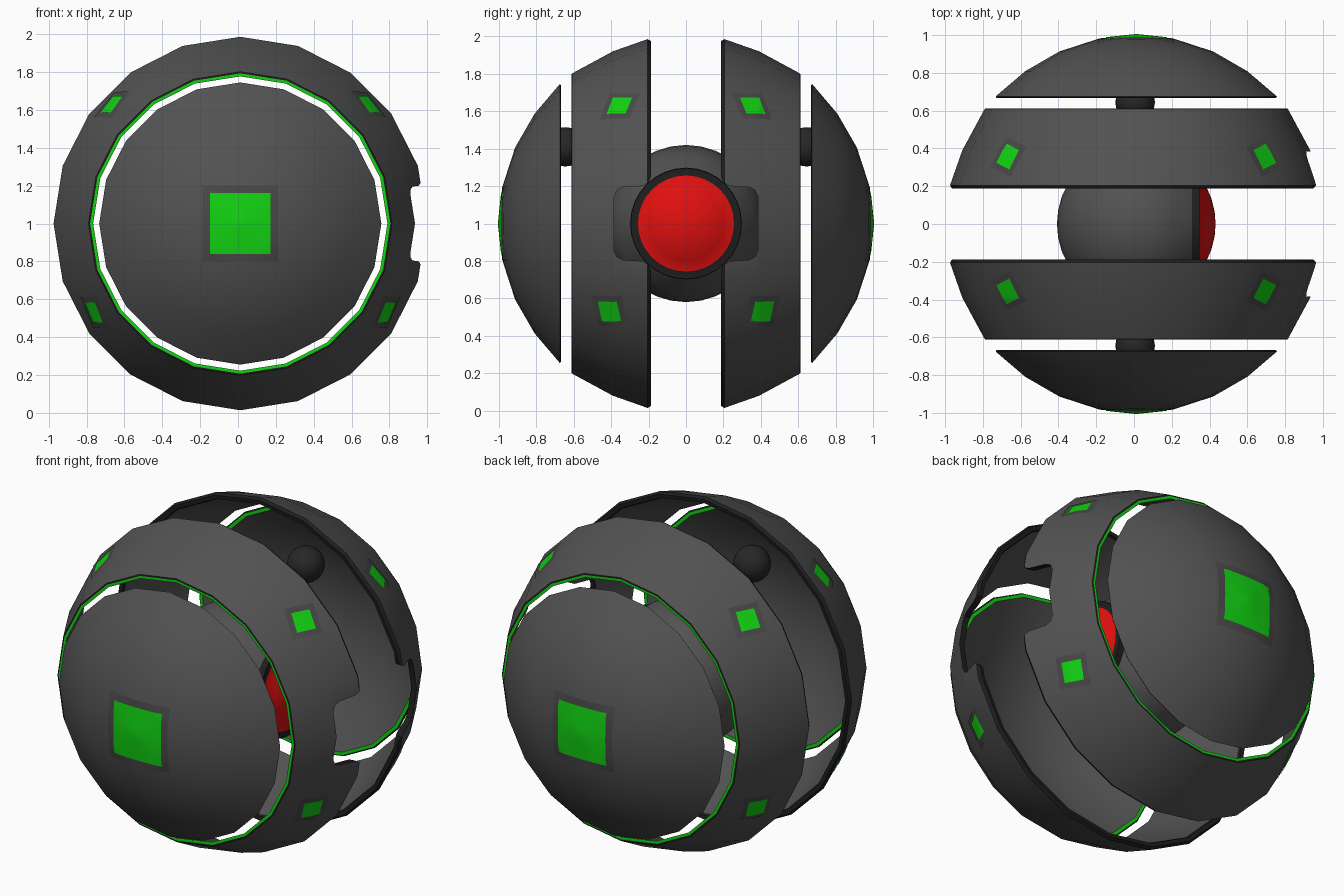
import bpy, bmesh, math
from mathutils import Vector
from mathutils.bvhtree import BVHTree

if "Cube" in bpy.data.objects:
    bpy.data.objects.remove(bpy.data.objects["Cube"])

C = Vector((0.012, 0, 1))      # centre of the sphere
SIDES = 20


def mat(name, rgb):
    m = bpy.data.materials.new(name)
    m.diffuse_color = (*rgb, 1)
    m.use_nodes = True
    m.node_tree.nodes["Principled BSDF"].inputs["Base Color"].default_value = m.diffuse_color
    return m


GREY = mat("shell grey", (0.085, 0.085, 0.085))
DARK = mat("edge black", (0.013, 0.013, 0.013))
GREEN = mat("light green", (0.006, 0.65, 0.006))
RED = mat("eye red", (0.75, 0.005, 0.005))
FRAME = mat("panel grey", (0.065, 0.065, 0.065))


def finish(name, bm, mats, smooth=True, normals=True):
    if normals:
        bmesh.ops.recalc_face_normals(bm, faces=bm.faces[:])
    me = bpy.data.meshes.new(name)
    bm.to_mesh(me)
    bm.free()
    ob = bpy.data.objects.new(name, me)
    bpy.context.collection.objects.link(ob)
    for m in mats:
        me.materials.append(m)
    if smooth:
        shade(ob)
    return ob


def shade(ob):
    bpy.ops.object.select_all(action='DESELECT')
    bpy.context.view_layer.objects.active = ob
    ob.select_set(True)
    bpy.ops.object.shade_smooth_by_angle(angle=math.radians(32))


def revolve(profile, place, sides, closed):
    """Spin (along, radius, material) points; material is that of the strip after each point."""
    bm = bmesh.new()
    rows = []
    for a, r, _ in profile:
        if r < 1e-6:
            rows.append([bm.verts.new(place(a, 0, 0))] * sides)
        else:
            rows.append([bm.verts.new(place(a, r * math.sin(2 * math.pi * i / sides),
                                            r * math.cos(2 * math.pi * i / sides)))
                         for i in range(sides)])
    for k in range(len(rows) if closed else len(rows) - 1):
        p, q = rows[k], rows[(k + 1) % len(rows)]
        for i in range(sides):
            j = (i + 1) % sides
            vs = list(dict.fromkeys((p[i], p[j], q[j], q[i])))
            bm.faces.new(vs).material_index = profile[k][2]
    return bm


def along_y(s):
    return lambda a, u, v: C + Vector((u, s * a, v))


def notch_cutter(s):
    half = [(0.10, 0.26), (0.185, 0.255), (0.20, 0.218), (0.235, 0.20), (0.335, 0.195),
            (0.368, 0.18), (0.385, 0.145)]
    pts = half + [(y, -z) for y, z in reversed(half)]
    bm = bmesh.new()
    f = bm.faces.new([bm.verts.new(C + Vector((0.6, s * y, z))) for y, z in pts])
    ext = bmesh.ops.extrude_face_region(bm, geom=[f])
    bmesh.ops.translate(bm, vec=(0.7, 0, 0),
                        verts=[v for v in ext['geom'] if isinstance(v, bmesh.types.BMVert)])
    for f in bm.faces:
        f.material_index = 1
    return finish("notch_cutter", bm, [GREY, DARK], False)


def plate(name, tree, direction, size, lift, material, n=6):
    """Square patch laid on a shell, with its lower edge level."""
    d = Vector(direction).normalized()
    u = Vector((0, 0, 1)).cross(d).normalized()
    v = d.cross(u)
    bm = bmesh.new()
    grid = []
    for j in range(n + 1):
        row = []
        for i in range(n + 1):
            o = C + d * 1.3 + u * size * (i / n - .5) + v * size * (j / n - .5)
            hit = tree.ray_cast(o, -d)[0]
            row.append(bm.verts.new(hit + d * lift))
        grid.append(row)
    for j in range(n):
        for i in range(n):
            bm.faces.new((grid[j][i], grid[j][i + 1], grid[j + 1][i + 1], grid[j + 1][i]))
    return finish(name, bm, [material], True, False)


for s, side in ((-1, "front"), (1, "back")):
    # Shell ring with dark rims and a green line on the outer end
    ring = [(0.205, 0.986, 0), (0.39, 0.921, 0), (0.61, 0.802, 1), (0.612, 0.793, 2),
            (0.61, 0.777, 0), (0.39, 0.885, 0), (0.205, 0.945, 1),
            (0.19, 0.952, 1), (0.187, 0.975, 1)]
    bm = revolve(ring, along_y(s), SIDES, True)
    tree = BVHTree.FromBMesh(bm)
    ob = finish(side + "_ring", bm, [GREY, DARK, GREEN], False)
    # Notch in the ring beside the eye
    cut = notch_cutter(s)
    mod = ob.modifiers.new("notch", 'BOOLEAN')
    mod.operation, mod.solver, mod.object = 'DIFFERENCE', 'EXACT', cut
    bpy.context.view_layer.objects.active = ob
    bpy.ops.object.modifier_apply(modifier=mod.name)
    bpy.data.objects.remove(cut)
    shade(ob)
    # Small square lights on the ring
    for sx in (-1, 1):
        for d in ((sx * 0.685, s * 0.36, 0.635), (sx * 0.775, s * 0.41, -0.47)):
            plate(side + "_ring_panel", tree, d, 0.18, 0.003, FRAME)
            plate(side + "_ring_light", tree, d, 0.115, 0.006, GREEN)

    # Hollow end cap with a green line round its rim
    deg = [0, 12, 24, 36, 47.9]
    cap = [(math.cos(math.radians(t)), math.sin(math.radians(t)), 0) for t in deg[:-1]]
    cap += [(0.675, 0.745, 1), (0.667, 0.738, 2), (0.667, 0.718, 0)]
    cap += [(0.96 * math.cos(math.radians(t)), 0.96 * math.sin(math.radians(t)), 0)
            for t in reversed(deg[:-1])]
    bm = revolve(cap, along_y(s), SIDES, False)
    tree = BVHTree.FromBMesh(bm)
    finish(side + "_cap", bm, [GREY, DARK, GREEN])
    plate(side + "_cap_panel", tree, (0, s, 0), 0.40, 0.003, FRAME, 10)
    plate(side + "_cap_light", tree, (0, s, 0), 0.32, 0.006, GREEN, 10)

    # Small knob inside the cap
    bm = bmesh.new()
    bmesh.ops.create_uvsphere(bm, u_segments=20, v_segments=12, radius=0.105)
    bmesh.ops.translate(bm, vec=(0.006, s * 0.645, 1.41), verts=bm.verts[:])
    finish(side + "_knob", bm, [mat("knob grey", (0.02, 0.02, 0.02)) if s < 0
                                else bpy.data.materials["knob grey"]])

# Central ball with a black-rimmed red eye facing +x
R = 0.42
eye = [(-R * math.cos(math.pi * k / 18), R * math.sin(math.pi * k / 18), 0) for k in range(13)]
eye += [(0.295, 0.299, 1), (0.335, 0.296, 1), (0.335, 0.257, 2)]
eye += [(R * math.cos(math.radians(t)), R * math.sin(math.radians(t)), 2) for t in (28, 19, 9, 0)]
bm = revolve(eye, lambda a, u, v: C + Vector((a, u, v)), 32, False)
finish("core_ball", bm, [GREY, DARK, RED])
